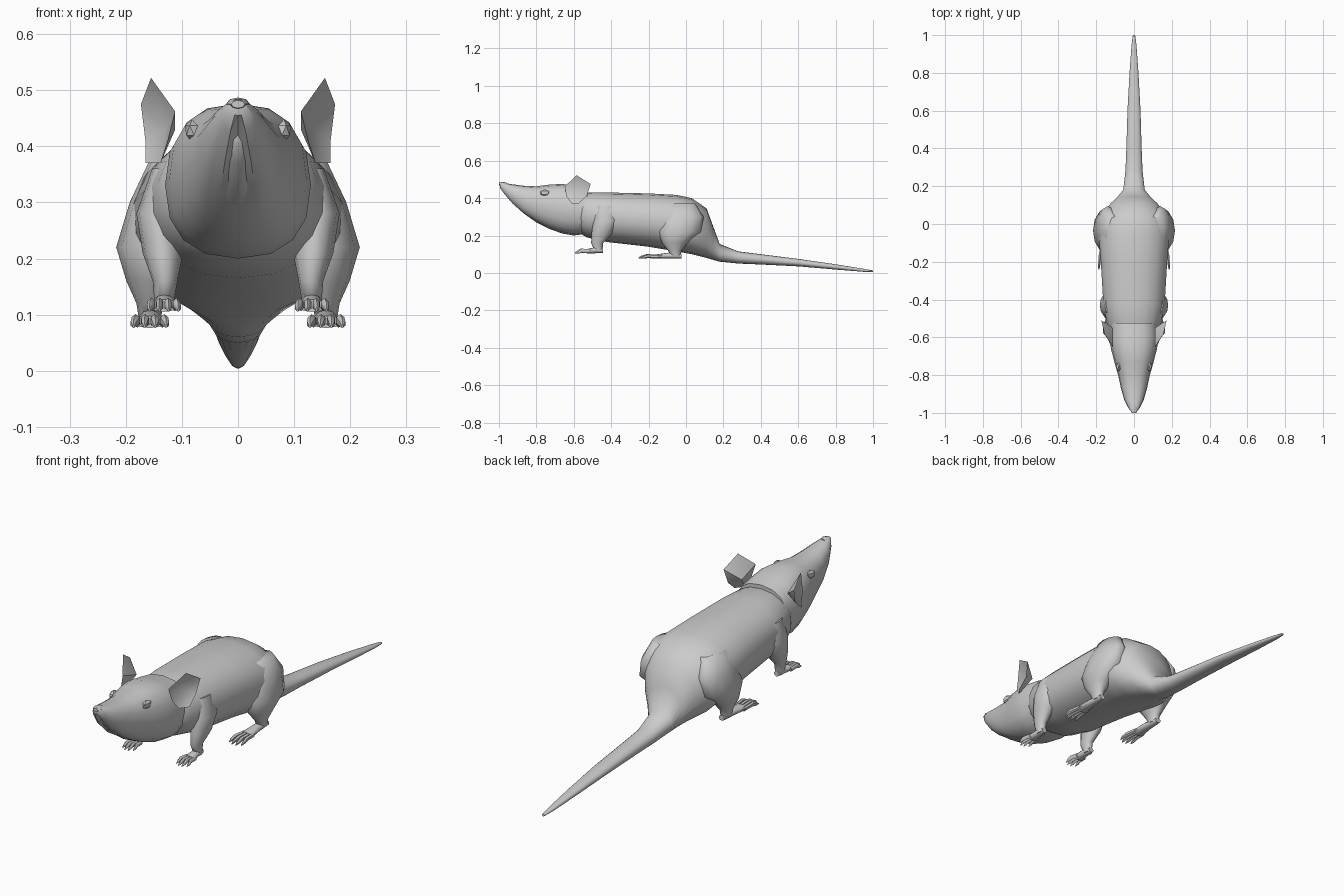
import bpy, bmesh, math

cube = bpy.data.objects.get("Cube")
if cube:
    bpy.data.objects.remove(cube, do_unlink=True)

fur = bpy.data.materials.new("pale grey")
fur.use_nodes = True
GREY = (0.6, 0.6, 0.6, 1)
fur.diffuse_color = GREY
fur.node_tree.nodes["Principled BSDF"].inputs["Base Color"].default_value = GREY


def finish(name, bm, angle=50):
    bmesh.ops.recalc_face_normals(bm, faces=bm.faces)
    mesh = bpy.data.meshes.new(name)
    bm.to_mesh(mesh)
    bm.free()
    mesh.materials.append(fur)
    obj = bpy.data.objects.new(name, mesh)
    bpy.context.collection.objects.link(obj)
    for face in mesh.polygons:
        face.use_smooth = True
    mesh.set_sharp_from_angle(angle=math.radians(angle))
    return obj


def loft(bm, rings, axis="y", sides=14, power=2.0, side=1):
    """Skin rings of (position, centre x, centre across, radius x, radius across)."""
    loops = []
    for pos, cu, cv, ru, rv in rings:
        loop = []
        for i in range(sides):
            a = math.tau * i / sides + math.pi / 2
            c, s = math.cos(a), math.sin(a)
            u = cu + ru * math.copysign(abs(c) ** (2 / power), c)
            v = cv + rv * math.copysign(abs(s) ** (2 / power), s)
            co = (side * u, pos, v) if axis == "y" else (side * u, v, pos)
            loop.append(bm.verts.new(co))
        loops.append(loop)
    for a, b in zip(loops, loops[1:]):
        for i in range(sides):
            j = (i + 1) % sides
            bm.faces.new((a[i], a[j], b[j], b[i]))
    bm.faces.new(loops[0])
    bm.faces.new(loops[-1])
    return loops


def profile(rows):
    """Turn rows of (y, top, bottom, half width) into rings."""
    return [(y, 0, (t + b) / 2, w, (t - b) / 2) for y, t, b, w in rows]


# Body running straight into the tail
bm = bmesh.new()
loft(bm, profile([
    (-.60, .41, .23, .10), (-.53, .43, .19, .145), (-.42, .43, .165, .165),
    (-.2, .425, .14, .178), (-.05, .417, .115, .19), (.03, .40, .10, .185),
    (.11, .345, .08, .125), (.145, .25, .07, .088), (.18, .155, .06, .058),
    (.28, .115, .05, .046), (.4, .10, .045, .041), (.6, .075, .035, .035),
    (.8, .046, .018, .024), (.95, .022, .006, .013), (1.0, .013, .004, .006)]),
    sides=18, power=2.2)
finish("body_and_tail", bm, 70)

# Head, with the underside of the snout raised to leave overhanging lips
bm = bmesh.new()
SIDES = 16
rings = loft(bm, profile([
    (-.525, .447, .21, .125), (-.6, .462, .20, .13), (-.66, .476, .21, .122),
    (-.73, .472, .235, .104), (-.8, .463, .27, .084), (-.87, .466, .315, .069),
    (-.93, .474, .37, .052), (-.975, .482, .425, .03), (-.995, .484, .455, .014)]),
    sides=SIDES, power=2.4)
for ring in rings[5:8]:
    ring[SIDES // 2].co.z += .025
finish("head", bm)

# Lower jaw tucked between the lips
bm = bmesh.new()
loft(bm, profile([(-.78, .34, .268, .04), (-.86, .38, .312, .03),
                  (-.92, .41, .368, .02), (-.95, .43, .405, .01)]), sides=8)
finish("lower_jaw", bm)

# Nose
bm = bmesh.new()
loft(bm, profile([(-.96, .484, .455, .012), (-.98, .487, .464, .021),
                  (-1.0, .482, .468, .012)]), sides=8)
finish("nose", bm)


def build_ear(name, s):
    rim = [(.155, -.585, .522), (.173, -.51, .475), (.165, -.53, .41),
           (.165, -.575, .37), (.138, -.61, .37), (.125, -.64, .41),
           (.112, -.648, .462)]
    bm = bmesh.new()
    verts = [bm.verts.new((s * x, y, z)) for x, y, z in rim]
    # Hollow inside and the rounded back of the ear
    for centre in ((.128, -.565, .435), (.112, -.55, .43)):
        hub = bm.verts.new((s * centre[0], centre[1], centre[2]))
        for a, b in zip(verts, verts[1:] + verts[:1]):
            bm.faces.new((a, b, hub))
    finish(name, bm, 40)


def build_eye(name, s):
    bm = bmesh.new()
    bmesh.ops.create_icosphere(bm, subdivisions=1, radius=1)
    for v in bm.verts:
        x, y, z = v.co
        v.co = (s * (.082 + .014 * x), -.755 + .027 * y, .428 + .02 * z)
    finish(name, bm, 30)


def build_leg(name, s, rings):
    bm = bmesh.new()
    loft(bm, rings, axis="z", sides=12, side=s)
    finish(name, bm, 70)


def build_foot(name, s, x, heel, ball, tip, floor, width):
    """Sole with four tapering toes."""
    bm = bmesh.new()
    mid = (heel + ball) / 2
    loft(bm, [(heel, x, floor + .017, width * .4, .012),
              (mid, x, floor + .019, width * .6, .016),
              (ball, x, floor + .014, width * .85, .011)],
         sides=10, side=s)
    for i in range(4):
        t = (i - 1.5) / 1.5
        reach = tip + .018 * abs(t)
        root, end = x + t * width * .65, x + t * width * .85
        loft(bm, [(ball + .015, root, floor + .014, width * .22, .01),
                  ((ball + reach) / 2, (root + end) / 2, floor + .017, width * .24, .011),
                  (reach + .015, end, floor + .011, width * .18, .008),
                  (reach, end, floor + .006, width * .06, .003)],
             sides=6, side=s)
    finish(name, bm)


# Mirrored parts
for tag, s in (("left", 1), ("right", -1)):
    build_ear(f"{tag}_ear", s)
    build_eye(f"{tag}_eye", s)
    build_leg(f"{tag}_front_leg", s, [
        (.36, .128, -.43, .025, .05), (.28, .14, -.43, .041, .065),
        (.21, .134, -.45, .036, .055), (.16, .13, -.475, .022, .032),
        (.112, .132, -.467, .016, .02)])
    build_leg(f"{tag}_back_leg", s, [
        (.37, .12, -.02, .04, .07), (.30, .138, -.02, .055, .115),
        (.22, .15, -.035, .067, .115), (.16, .155, -.06, .044, .068),
        (.12, .157, -.06, .024, .036), (.088, .157, -.055, .019, .026)])
    build_foot(f"{tag}_front_foot", s, .132, -.445, -.53, -.6, .102, .03)
    build_foot(f"{tag}_back_foot", s, .157, -.025, -.165, -.26, .073, .034)
